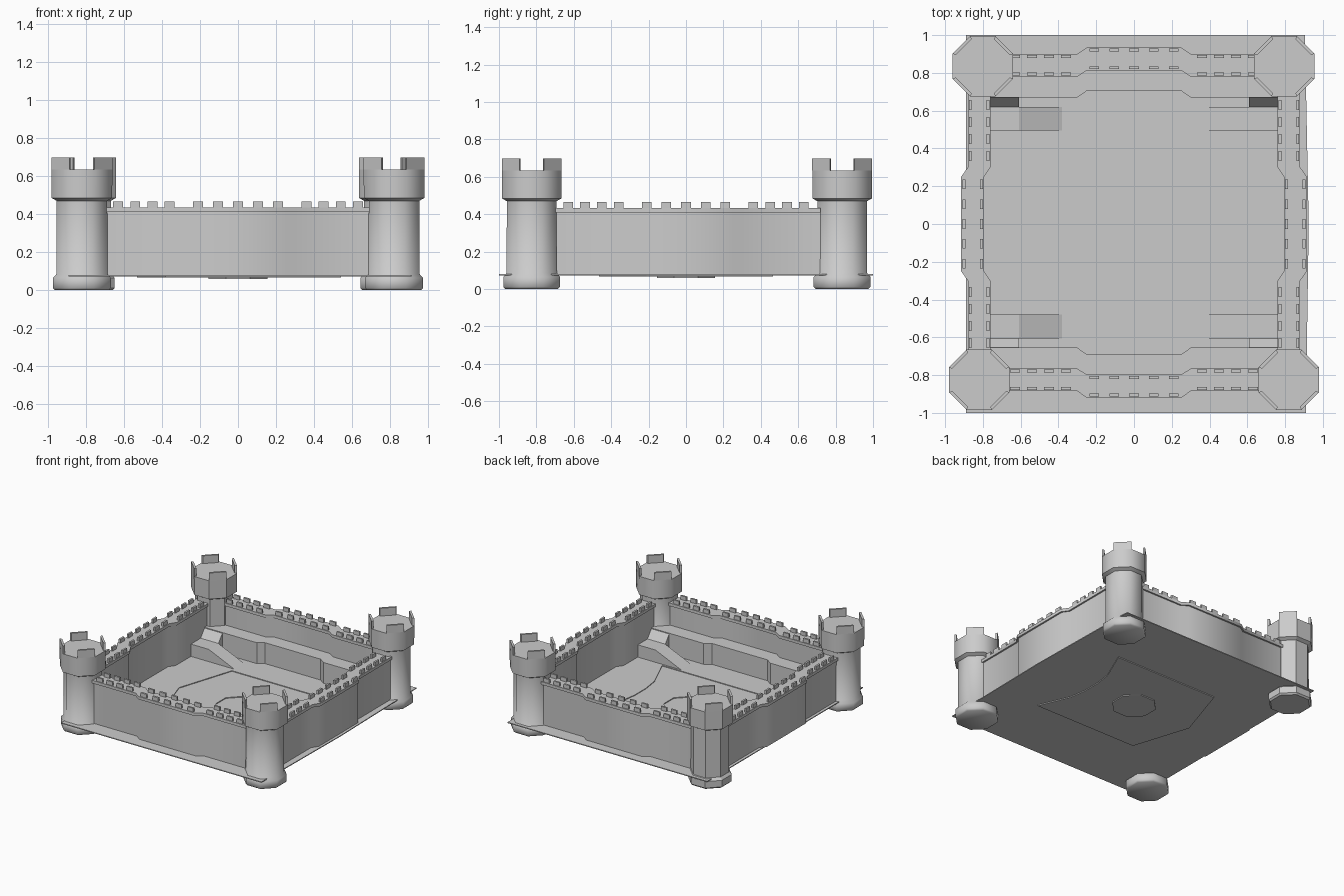
import bpy, bmesh, math
from mathutils import Vector, Matrix

cube = bpy.data.objects.get("Cube")
if cube:
    bpy.data.objects.remove(cube)

stone = bpy.data.materials.new("grey_stone")
stone.use_nodes = True
GREY = (0.6, 0.6, 0.6, 1)
stone.diffuse_color = GREY
stone.node_tree.nodes["Principled BSDF"].inputs["Base Color"].default_value = GREY

SMOOTH = math.radians(50)
FLOOR = 0.08


def finish(bm, name, smooth=False):
    bmesh.ops.recalc_face_normals(bm, faces=bm.faces)
    mesh = bpy.data.meshes.new(name)
    bm.to_mesh(mesh)
    bm.free()
    mesh.materials.append(stone)
    ob = bpy.data.objects.new(name, mesh)
    bpy.context.collection.objects.link(ob)
    if smooth:
        bpy.ops.object.select_all(action="DESELECT")
        ob.select_set(True)
        bpy.context.view_layer.objects.active = ob
        bpy.ops.object.shade_smooth_by_angle(angle=SMOOTH)
    return ob


def add_prism(bm, points, direction, turn=Matrix()):
    """Extrude a closed outline of 3D points along a direction."""
    low = [bm.verts.new(turn @ Vector(p)) for p in points]
    high = [bm.verts.new(turn @ (Vector(p) + Vector(direction))) for p in points]
    bm.faces.new(low)
    bm.faces.new(high)
    for i in range(len(points)):
        j = (i + 1) % len(points)
        bm.faces.new((low[i], low[j], high[j], high[i]))


def slab(name, outline, z0, z1):
    bm = bmesh.new()
    add_prism(bm, [(x, y, z0) for x, y in outline], (0, 0, z1 - z0))
    return finish(bm, name)


def cut(ob, outline):
    cutter = slab(ob.name + "_cutter", outline, -0.2, 0.3)
    cutter.hide_render = True
    cutter.hide_set(True)
    mod = ob.modifiers.new("cut", "BOOLEAN")
    mod.operation = "DIFFERENCE"
    mod.object = cutter
    mod.solver = "EXACT"


def octagon(apothem):
    r = apothem / math.cos(math.pi / 8)
    return [(r * math.cos((i + 0.5) * math.pi / 4), r * math.sin((i + 0.5) * math.pi / 4))
            for i in range(8)]


# Courtyard floor with a sunken court and a sunken central octagon
court = [(0.54, -0.465), (-0.38, -0.465), (-0.53, 0), (-0.38, 0.465), (0.54, 0.465),
         (0.43, 0.21), (0.41, 0.07), (0.41, -0.07), (0.43, -0.21)]
well = octagon(0.155)
ground = slab("floor", [(-0.89, -1), (0.91, -1), (0.925, 0), (0.905, 1), (-0.89, 1)], 0.073, FLOOR)
cut(ground, court)
court_floor = slab("sunken_court", court, 0.066, 0.074)
cut(court_floor, well)
slab("central_octagon", well, 0.058, 0.067)


# Corner towers: octagonal shaft, wide head, a thin merlon on each diagonal side
def tower(name, cx, cy, smooth):
    profile = [(0.14, 0), (0.152, 0.012), (0.152, 0.065), (0.134, 0.085),
               (0.133, 0.47), (0.159, 0.485), (0.16, 0.635)]
    bm = bmesh.new()
    rings = [[bm.verts.new((cx + x, cy + y, z)) for x, y in octagon(a)] for a, z in profile]
    for lo, hi in zip(rings, rings[1:]):
        for i in range(8):
            j = (i + 1) % 8
            bm.faces.new((lo[i], lo[j], hi[j], hi[i]))
    bm.faces.new(rings[0])
    bm.faces.new(rings[-1])
    outer, inner = octagon(0.16), octagon(0.143)
    for i in range(0, 8, 2):
        quad = [outer[i], outer[i + 1], inner[i + 1], inner[i]]
        add_prism(bm, [(cx + x, cy + y, 0.635) for x, y in quad], (0, 0, 0.063))
    finish(bm, name, smooth)


tower("front_right_tower", -0.82, -0.825, True)
tower("front_left_tower", 0.82, -0.825, True)
tower("back_left_tower", 0.795, 0.835, True)
tower("back_right_tower", -0.80, 0.835, False)


# Curtain walls: built along x facing -y, then turned into place
def bowed(v_side, v_mid, half):
    """Path along the wall that steps outward in the middle."""
    return [(-half, v_side), (-0.3, v_side), (-0.25, v_mid),
            (0.25, v_mid), (0.3, v_side), (half, v_side)]


def band(outer, inner, z):
    return [(x, -v, z) for x, v in outer + inner[::-1]]


def wall(name, angle, shift):
    turn = Matrix.Rotation(math.radians(angle), 4, "Z") @ Matrix.Translation((0, -shift, 0))
    half = 0.72
    # Main wall body
    bm = bmesh.new()
    add_prism(bm, band(bowed(0.872, 0.907, half), bowed(0.775, 0.81, half), 0.076),
              (0, 0, 0.339), turn)
    finish(bm, name + "_wall", True)
    # Overhanging walkway
    bm = bmesh.new()
    add_prism(bm, band(bowed(0.885, 0.92, half), bowed(0.765, 0.798, half), 0.41),
              (0, 0, 0.024), turn)
    finish(bm, name + "_walkway", True)
    # Two rows of merlons
    bm = bmesh.new()
    side = [0.36, 0.45, 0.54, 0.63]
    for x in [-s for s in side] + [-0.21, -0.105, 0, 0.105, 0.21] + side:
        step = 0.034 if abs(x) < 0.25 else 0
        for v in (0.771, 0.864):
            v += step
            add_prism(bm, [(x - 0.026, -v, 0.43), (x + 0.026, -v, 0.43),
                           (x + 0.026, -v - 0.015, 0.43), (x - 0.026, -v - 0.015, 0.43)],
                      (0, 0, 0.035), turn)
    finish(bm, name + "_merlons")


wall("front", 0, 0)
wall("left", 90, -0.005)
wall("back", 180, 0.015)
wall("right", 270, -0.005)

# Inner ledges along front and back, with a landing, ramp and steep step at each end
LEDGE, LANDING = 0.25, 0.18
for name, sy, shift in (("front", -1, 0), ("back", 1, 0.015)):
    flip = Matrix.Diagonal((1, sy, 1, 1)) @ Matrix.Translation((0, shift, 0))
    bm = bmesh.new()
    add_prism(bm, [(x, v, 0.076) for x, v in
                   bowed(0.655, 0.69, 0.77) + bowed(0.79, 0.82, 0.77)[::-1]],
              (0, 0, LEDGE - 0.076), flip)
    finish(bm, name + "_ledge")
    for side, sx in (("left", 1), ("right", -1)):
        turn = flip @ Matrix.Diagonal((sx, 1, 1, 1))
        bm = bmesh.new()
        add_prism(bm, [(0.77, 0.48, 0.076), (0.38, 0.48, FLOOR),
                       (0.61, 0.48, LANDING), (0.77, 0.48, LANDING)], (0, 0.125, 0), turn)
        add_prism(bm, [(0.61, 0.605, 0.076), (0.61, 0.66, 0.076),
                       (0.61, 0.66, LEDGE), (0.61, 0.605, LANDING)], (0.16, 0, 0), turn)
        finish(bm, name + "_" + side + "_ramp")
